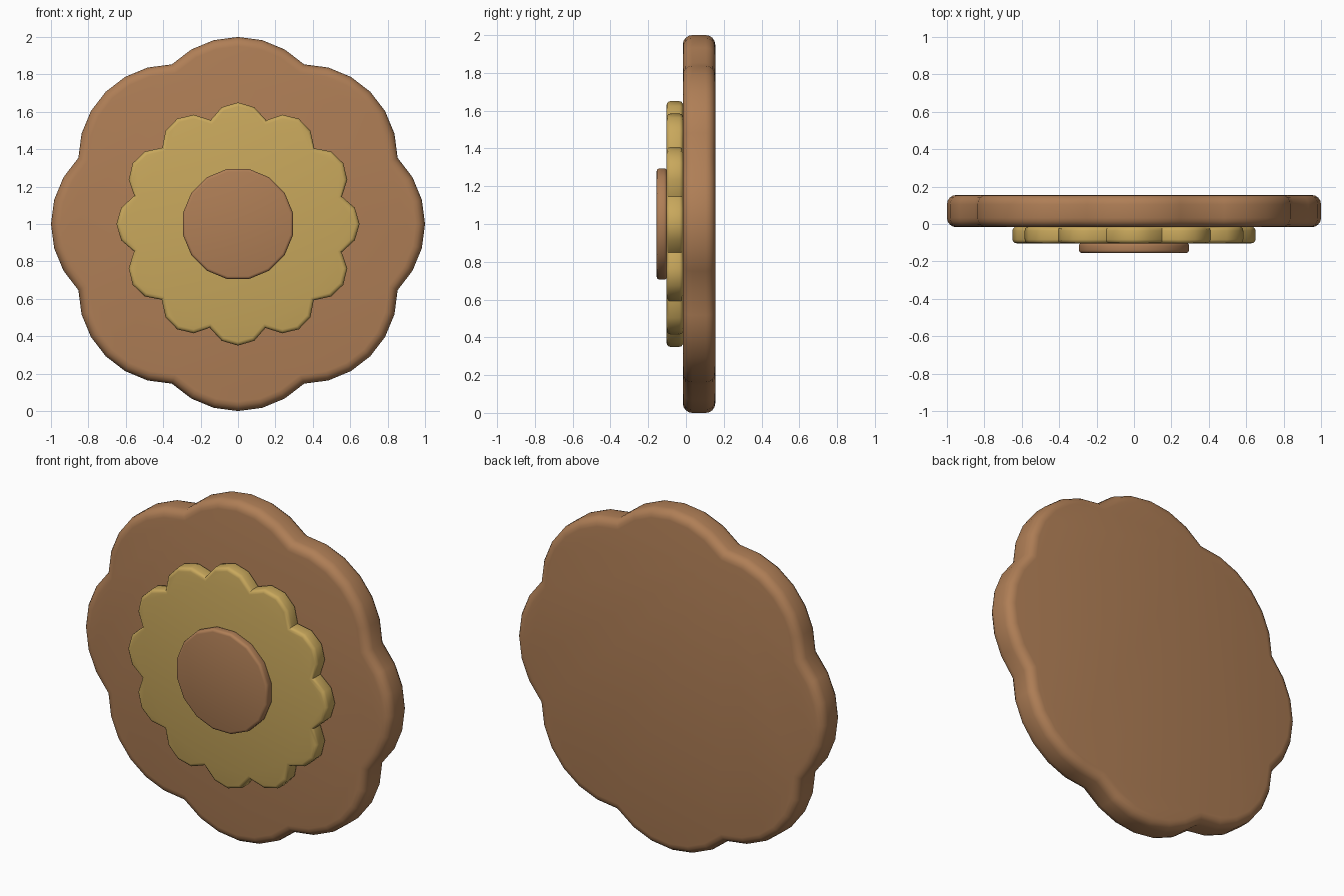
import bpy, bmesh
from math import sin, cos, pi, radians

if "Cube" in bpy.data.objects:
    bpy.data.objects.remove(bpy.data.objects["Cube"])


def material(name, rgb):
    m = bpy.data.materials.new(name)
    m.diffuse_color = (*rgb, 1)
    m.use_nodes = True
    m.node_tree.nodes["Principled BSDF"].inputs["Base Color"].default_value = m.diffuse_color
    return m


def scalloped(lobes, centre, radius, half, steps):
    """Outline of arcs placed round a ring, first arc pointing up."""
    pts = []
    for i in range(lobes):
        a = 2 * pi * i / lobes
        for j in range(steps):
            b = a - half + 2 * half * j / steps
            pts.append((centre * sin(a) + radius * sin(b),
                        centre * cos(a) + radius * cos(b)))
    return pts


def plate(name, outline, y0, y1, bevel, segs, mat):
    """Extrude an outline along y and round both rims."""
    bm = bmesh.new()
    face = bm.faces.new([bm.verts.new((x, y0, 1 + z)) for x, z in outline])
    ext = bmesh.ops.extrude_face_region(bm, geom=[face], use_keep_orig=True)
    for v in ext["geom"]:
        if isinstance(v, bmesh.types.BMVert):
            v.co.y = y1
    bmesh.ops.recalc_face_normals(bm, faces=bm.faces[:])
    rims = [e for e in bm.edges if abs(e.verts[0].co.y - e.verts[1].co.y) < 1e-6]
    bmesh.ops.bevel(bm, geom=rims, offset=bevel, offset_type='OFFSET',
                    segments=segs, profile=0.5, affect='EDGES')
    bmesh.ops.recalc_face_normals(bm, faces=bm.faces[:])
    me = bpy.data.meshes.new(name)
    bm.to_mesh(me)
    bm.free()
    me.materials.append(mat)
    ob = bpy.data.objects.new(name, me)
    bpy.context.collection.objects.link(ob)
    bpy.ops.object.select_all(action='DESELECT')
    ob.select_set(True)
    bpy.context.view_layer.objects.active = ob
    bpy.ops.object.shade_smooth_by_angle(angle=radians(40))


brown = material("brown", (0.43, 0.21, 0.093))
gold = material("gold", (0.58, 0.39, 0.107))

# Large eight-lobed back plate
plate("back_plate", scalloped(8, 0.5, 0.5, pi / 4, 6), -0.017, 0.155, 0.05, 4, brown)

# Twelve-lobed middle rosette
plate("middle_rosette", scalloped(12, 0.489, 0.161, radians(65.5), 4),
      -0.103, -0.015, 0.02, 3, gold)

# Round centre button
circle = [(0.3 * sin((i + 0.5) * pi / 8), 0.3 * cos((i + 0.5) * pi / 8)) for i in range(16)]
plate("centre_button", circle, -0.155, -0.101, 0.015, 3, brown)
